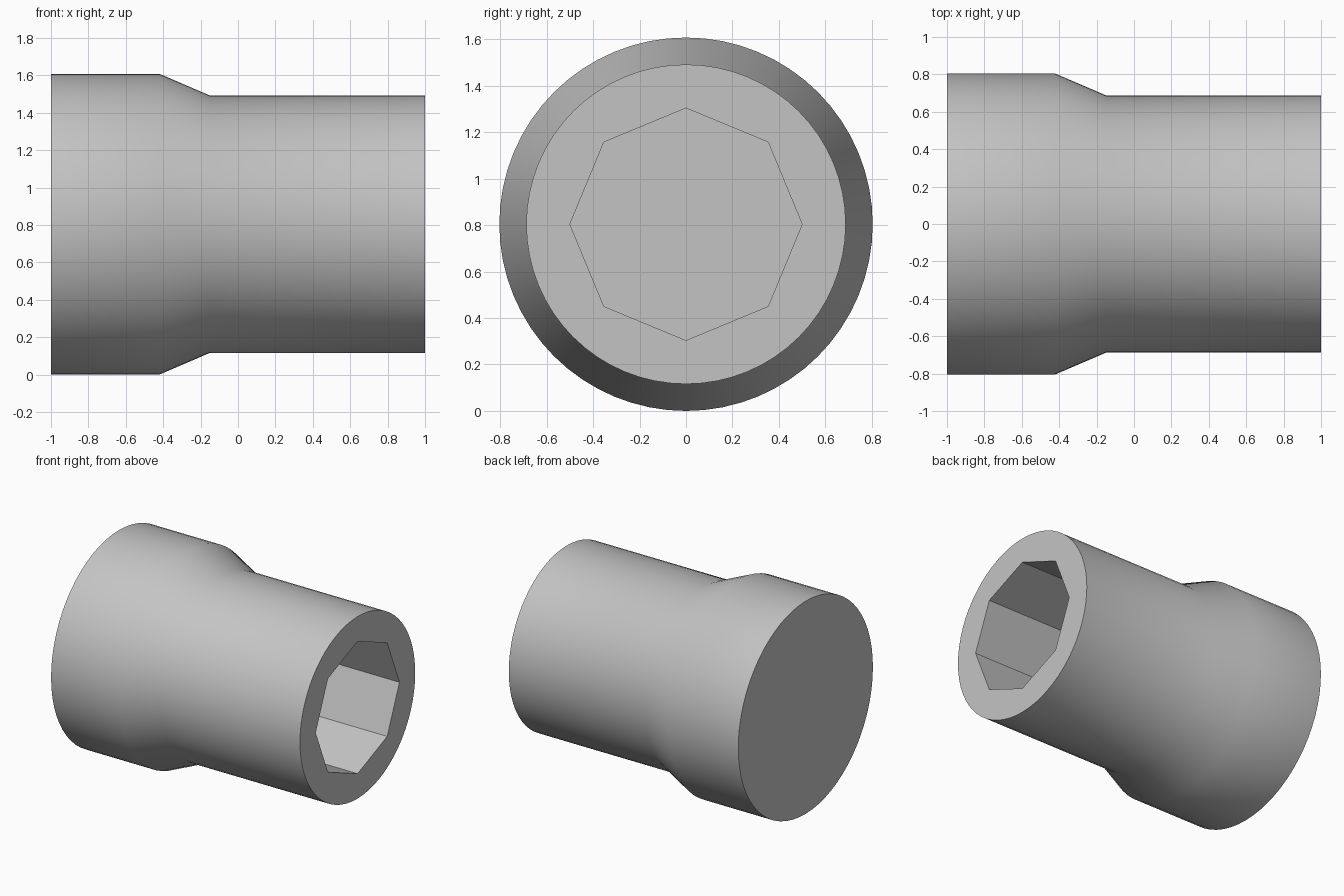
import bpy, bmesh, math
from mathutils import Vector

default = bpy.data.objects.get("Cube")
if default:
    bpy.data.objects.remove(default, do_unlink=True)

RADIUS = 0.804

# Single grey metal
metal = bpy.data.materials.new("grey metal")
metal.use_nodes = True
colour = (0.55, 0.55, 0.55, 1)
metal.diffuse_color = colour
metal.node_tree.nodes["Principled BSDF"].inputs["Base Color"].default_value = colour

bm = bmesh.new()


def ring(x, radius, sides):
    """Circle of vertices around the x axis."""
    verts = []
    for i in range(sides):
        a = 2 * math.pi * i / sides
        verts.append(bm.verts.new((x, radius * math.cos(a), RADIUS + radius * math.sin(a))))
    return verts


def loft(profile, sides):
    """Tube through (x, radius) stations; returns the list of rings."""
    rings = [ring(x, r, sides) for x, r in profile]
    for a, b in zip(rings, rings[1:]):
        for i in range(sides):
            j = (i + 1) % sides
            bm.faces.new((a[i], a[j], b[j], b[i]))
    return rings


# Outer body: wide collar, taper, narrow barrel
SIDES = 64
body = loft([(-1, RADIUS), (-0.42, RADIUS), (-0.15, 0.688), (1, 0.688)], SIDES)
bm.faces.new(body[0])

# Octagonal blind bore
BORE = 8
bore = loft([(1, 0.5), (-0.15, 0.5)], BORE)
bm.faces.new(bore[-1])

# Flat end face between barrel rim and bore mouth
rim, mouth = body[-1], bore[0]
step = SIDES // BORE
for k in range(BORE):
    nxt = (k + 1) % BORE
    arc = [rim[(k * step + i) % SIDES] for i in range(step + 1)]
    bm.faces.new(arc + [mouth[nxt], mouth[k]])

bmesh.ops.recalc_face_normals(bm, faces=bm.faces)
mesh = bpy.data.meshes.new("socket_body")
bm.to_mesh(mesh)
bm.free()
mesh.materials.append(metal)

socket = bpy.data.objects.new("socket_body", mesh)
bpy.context.collection.objects.link(socket)
bpy.ops.object.select_all(action="DESELECT")
socket.select_set(True)
bpy.context.view_layer.objects.active = socket
bpy.ops.object.shade_smooth_by_angle(angle=math.radians(30))
